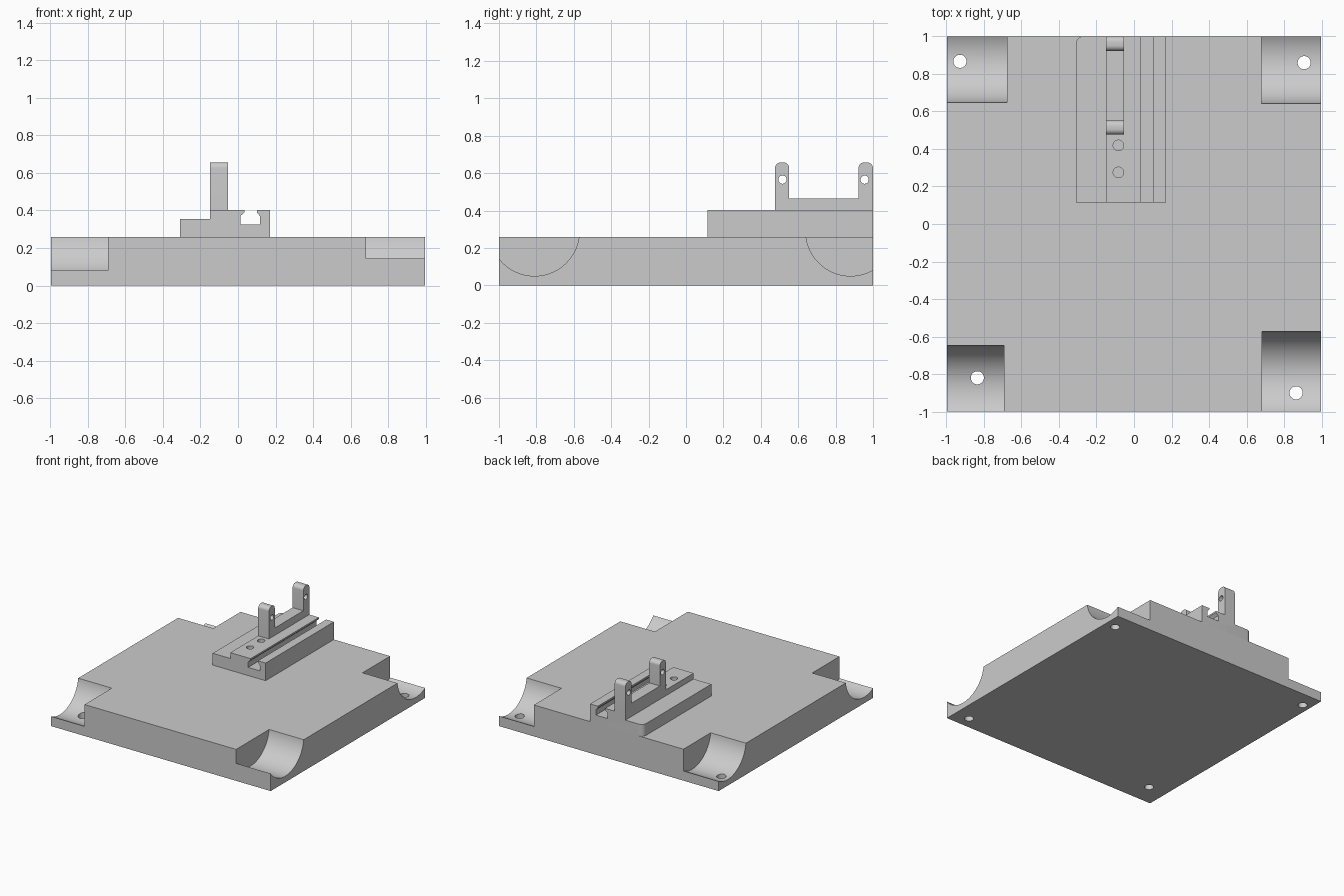
import bpy, bmesh, math
from mathutils import Matrix, Vector

cube = bpy.data.objects.get("Cube")
if cube:
    bpy.data.objects.remove(cube, do_unlink=True)

grey = bpy.data.materials.new("plain grey")
grey.use_nodes = True
grey.diffuse_color = (0.6, 0.6, 0.6, 1)
grey.node_tree.nodes["Principled BSDF"].inputs["Base Color"].default_value = (0.6, 0.6, 0.6, 1)


def make_object(name, bm):
    bmesh.ops.recalc_face_normals(bm, faces=bm.faces)
    mesh = bpy.data.meshes.new(name)
    bm.to_mesh(mesh)
    bm.free()
    mesh.materials.append(grey)
    obj = bpy.data.objects.new(name, mesh)
    bpy.context.collection.objects.link(obj)
    return obj


def prism(name, points, extrude, round_corner=None, radius=0.03):
    """Extrude a flat outline; optionally round the edges chosen by a rule."""
    bm = bmesh.new()
    face = bm.faces.new([bm.verts.new(p) for p in points])
    ext = bmesh.ops.extrude_face_region(bm, geom=[face])
    moved = [v for v in ext["geom"] if isinstance(v, bmesh.types.BMVert)]
    bmesh.ops.translate(bm, verts=moved, vec=extrude)
    if round_corner:
        edges = [e for e in bm.edges if round_corner(e)]
        bmesh.ops.bevel(bm, geom=edges, offset=radius, segments=8,
                        profile=0.5, affect='EDGES')
    return make_object(name, bm)


def cylinder(name, centre, radius, length, axis, sides=40):
    bm = bmesh.new()
    turn = Matrix.Rotation(math.pi / 2, 4, 'Y') if axis == 'X' else Matrix()
    bmesh.ops.create_cone(bm, cap_ends=True, segments=sides, radius1=radius,
                          radius2=radius, depth=length,
                          matrix=Matrix.Translation(centre) @ turn)
    return make_object(name, bm)


def finish(obj, cutters):
    """Cut away the helpers, then smooth the curved faces."""
    bpy.ops.object.select_all(action='DESELECT')
    bpy.context.view_layer.objects.active = obj
    obj.select_set(True)
    for cutter in cutters:
        mod = obj.modifiers.new("cut", 'BOOLEAN')
        mod.operation = 'DIFFERENCE'
        mod.solver = 'EXACT'
        mod.object = cutter
        bpy.ops.object.modifier_apply(modifier=mod.name)
        bpy.data.objects.remove(cutter, do_unlink=True)
    bpy.ops.object.shade_smooth_by_angle(angle=math.radians(30))


PLATE_TOP, STEP_TOP, BLOCK_TOP = 0.258, 0.355, 0.403

# Base plate with four scooped corners and their screw holes
w = 0.997
plate = prism("base_plate", [(-w, -1, 0), (w, -1, 0), (w, 1, 0), (-w, 1, 0)],
              Vector((0, 0, PLATE_TOP)))
# side, inner x, scoop centre y, hole x, hole y
corners = [(-1, 0.692, -0.885, -0.835, -0.82), (1, 0.683, -0.81, 0.864, -0.9),
           (-1, 0.677, 0.885, -0.928, 0.867), (1, 0.68, 0.88, 0.907, 0.86)]
cuts = []
for side, inner, cy, hx, hy in corners:
    length = 1.1 - inner
    cuts.append(cylinder("scoop", (side * (inner + length / 2), cy, 0.29),
                         0.24, length, 'X', 96))
    cuts.append(cylinder("screw_hole", (hx, hy, 0.1), 0.035, 0.4, 'Z'))
finish(plate, cuts)

# Stepped rail block with an undercut slot, rounded at one rear corner
outline = [(-0.31, PLATE_TOP), (0.17, PLATE_TOP), (0.17, BLOCK_TOP), (0.1, BLOCK_TOP),
           (0.1, 0.39), (0.117, 0.37), (0.117, 0.325), (0.012, 0.325), (0.012, 0.37),
           (0.034, 0.39), (0.034, BLOCK_TOP), (-0.15, BLOCK_TOP),
           (-0.15, STEP_TOP), (-0.31, STEP_TOP)]
block = prism("rail_block", [(x, 0.115, z) for x, z in outline], Vector((0, 0.885, 0)),
              lambda e: all(v.co.x < -0.3 and v.co.y > 0.9 for v in e.verts), 0.04)
finish(block, [cylinder("dowel_hole", (-0.083, y, 0.37), 0.028, 0.2, 'Z')
               for y in (0.419, 0.275)])

# Two-armed bracket with rounded tops and cross holes
arm_top, bar_top = 0.657, 0.464
outline = [(0.476, BLOCK_TOP), (1, BLOCK_TOP), (1, arm_top), (0.922, arm_top),
           (0.922, bar_top), (0.552, bar_top), (0.552, arm_top), (0.476, arm_top)]
bracket = prism("pivot_bracket", [(-0.15, y, z) for y, z in outline], Vector((0.097, 0, 0)),
                lambda e: all(v.co.z > 0.6 for v in e.verts)
                and abs(e.verts[0].co.x - e.verts[1].co.x) > 0.05, 0.03)
finish(bracket, [cylinder("pivot_hole", (-0.1, y, 0.565), 0.022, 0.3, 'X')
                 for y in (0.516, 0.955)])
